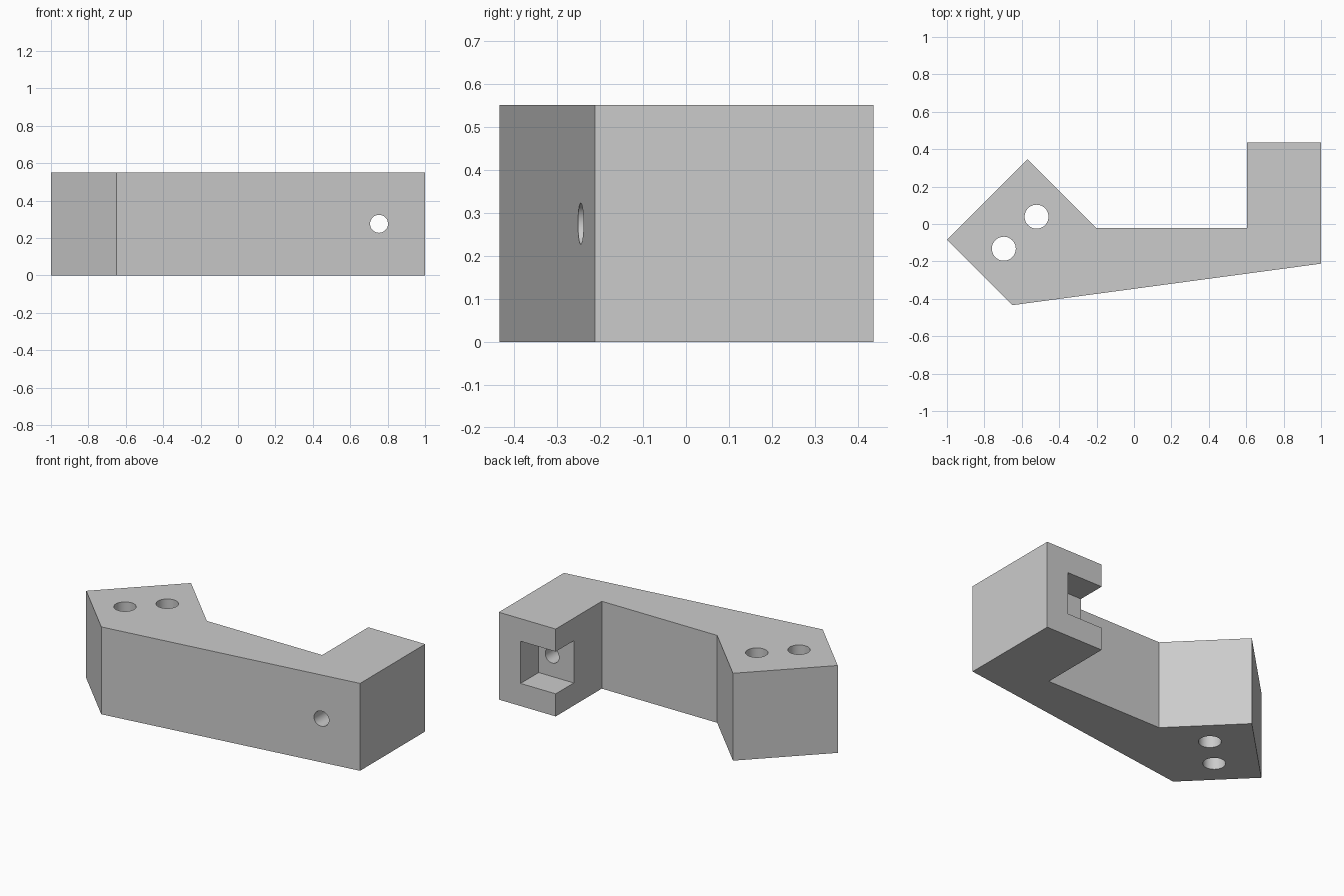
import bpy
import bmesh
from math import radians
from mathutils import Matrix, Vector

cube = bpy.data.objects.get("Cube")
if cube:
    bpy.data.objects.remove(cube, do_unlink=True)

HEIGHT = 0.551
MID = HEIGHT / 2

# Single light grey finish
grey = bpy.data.materials.new("light_grey")
grey.use_nodes = True
colour = (0.6, 0.6, 0.6, 1)
grey.diffuse_color = colour
grey.node_tree.nodes["Principled BSDF"].inputs["Base Color"].default_value = colour


def add_object(name, bm):
    bmesh.ops.recalc_face_normals(bm, faces=bm.faces)
    mesh = bpy.data.meshes.new(name)
    bm.to_mesh(mesh)
    bm.free()
    mesh.materials.append(grey)
    obj = bpy.data.objects.new(name, mesh)
    bpy.context.collection.objects.link(obj)
    return obj


def hole(name, centre, radius, depth, tilt=0):
    bm = bmesh.new()
    matrix = Matrix.Translation(centre) @ Matrix.Rotation(radians(tilt), 4, "X")
    bmesh.ops.create_cone(bm, cap_ends=True, segments=48, radius1=radius,
                          radius2=radius, depth=depth, matrix=matrix)
    return add_object(name, bm)


def box(name, low, high):
    bm = bmesh.new()
    low, high = Vector(low), Vector(high)
    matrix = Matrix.Translation((low + high) / 2) @ Matrix.Diagonal((*(high - low), 1))
    bmesh.ops.create_cube(bm, size=1, matrix=matrix)
    return add_object(name, bm)


# Bracket body: plan outline extruded upwards
outline = [(-1, -0.084), (-0.65, -0.434), (1, -0.212), (1, 0.437),
           (0.603, 0.437), (0.603, -0.022), (-0.202, -0.022), (-0.57, 0.346)]
bm = bmesh.new()
base = bm.faces.new([bm.verts.new((x, y, 0)) for x, y in outline])
top = bmesh.ops.extrude_face_region(bm, geom=[base])["geom"]
bmesh.ops.translate(bm, vec=(0, 0, HEIGHT),
                    verts=[v for v in top if isinstance(v, bmesh.types.BMVert)])
bracket = add_object("bracket_body", bm)

# Two mounting holes, a cross bore and the nut pocket open to the back and inside
cutters = [
    hole("mounting_hole_inner", (-0.521, 0.039, MID), 0.064, 1),
    hole("mounting_hole_outer", (-0.696, -0.132, MID), 0.064, 1),
    hole("bolt_bore", (0.754, 0, MID), 0.048, 1.2, 90),
    box("nut_pocket", (0.5, 0.257, MID - 0.133), (0.848, 0.6, MID + 0.133)),
]
for cutter in cutters:
    cut = bracket.modifiers.new(cutter.name, "BOOLEAN")
    cut.operation = "DIFFERENCE"
    cut.solver = "EXACT"
    cut.object = cutter
    cutter.hide_render = True
    cutter.hide_set(True)

# Apply the cuts, then smooth only the bore walls
bpy.ops.object.select_all(action="DESELECT")
bpy.context.view_layer.objects.active = bracket
bracket.select_set(True)
for modifier in list(bracket.modifiers):
    bpy.ops.object.modifier_apply(modifier=modifier.name)
for cutter in cutters:
    bpy.data.objects.remove(cutter, do_unlink=True)
bpy.ops.object.shade_smooth_by_angle(angle=radians(30))
